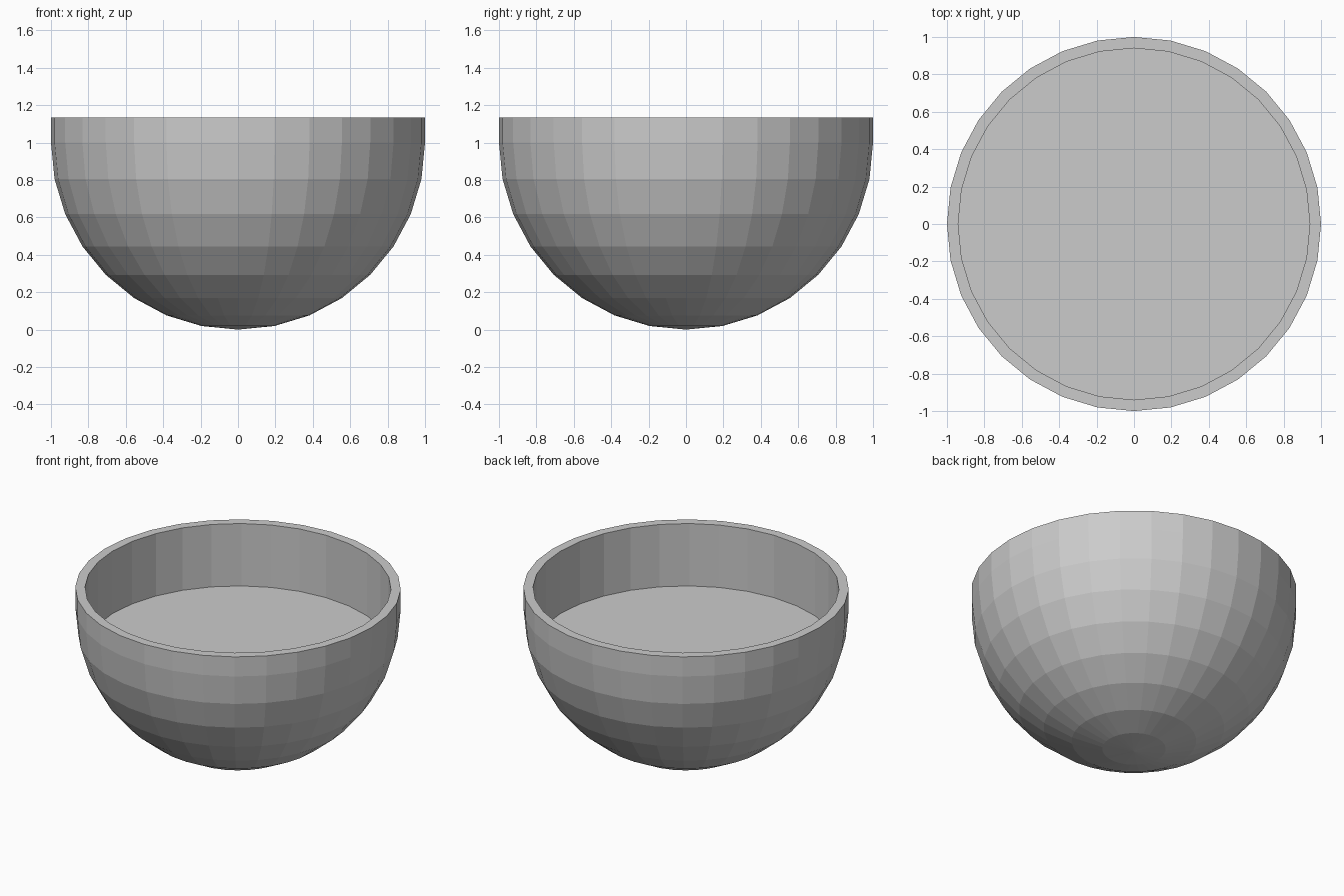
import bpy, bmesh
from math import sin, cos, pi

if "Cube" in bpy.data.objects:
    bpy.data.objects.remove(bpy.data.objects["Cube"])

SIDES = 32
RIM_Z, FLOOR_Z, INNER_R = 1.133, 0.71, 0.94

# Profile from below the pole outwards: half-sphere rings, straight rim, inner wall
profile = [(sin(i * pi / 16), 1.0 - cos(i * pi / 16)) for i in range(1, 9)]
profile += [(1.0, RIM_Z), (INNER_R, RIM_Z), (INNER_R, FLOOR_Z)]

bm = bmesh.new()
rings = [[bm.verts.new((r * cos(2 * pi * k / SIDES), r * sin(2 * pi * k / SIDES), z))
          for k in range(SIDES)] for r, z in profile]

# Walls between neighbouring rings
for a, b in zip(rings, rings[1:]):
    for k in range(SIDES):
        n = (k + 1) % SIDES
        bm.faces.new((a[k], a[n], b[n], b[k]))

# Bottom pole fan and flat inner floor
pole = bm.verts.new((0, 0, 0))
for k in range(SIDES):
    bm.faces.new((pole, rings[0][(k + 1) % SIDES], rings[0][k]))
bm.faces.new(rings[-1])
bmesh.ops.recalc_face_normals(bm, faces=bm.faces)

mesh = bpy.data.meshes.new("bowl")
bm.to_mesh(mesh)
bm.free()
bpy.context.collection.objects.link(bpy.data.objects.new("bowl", mesh))
